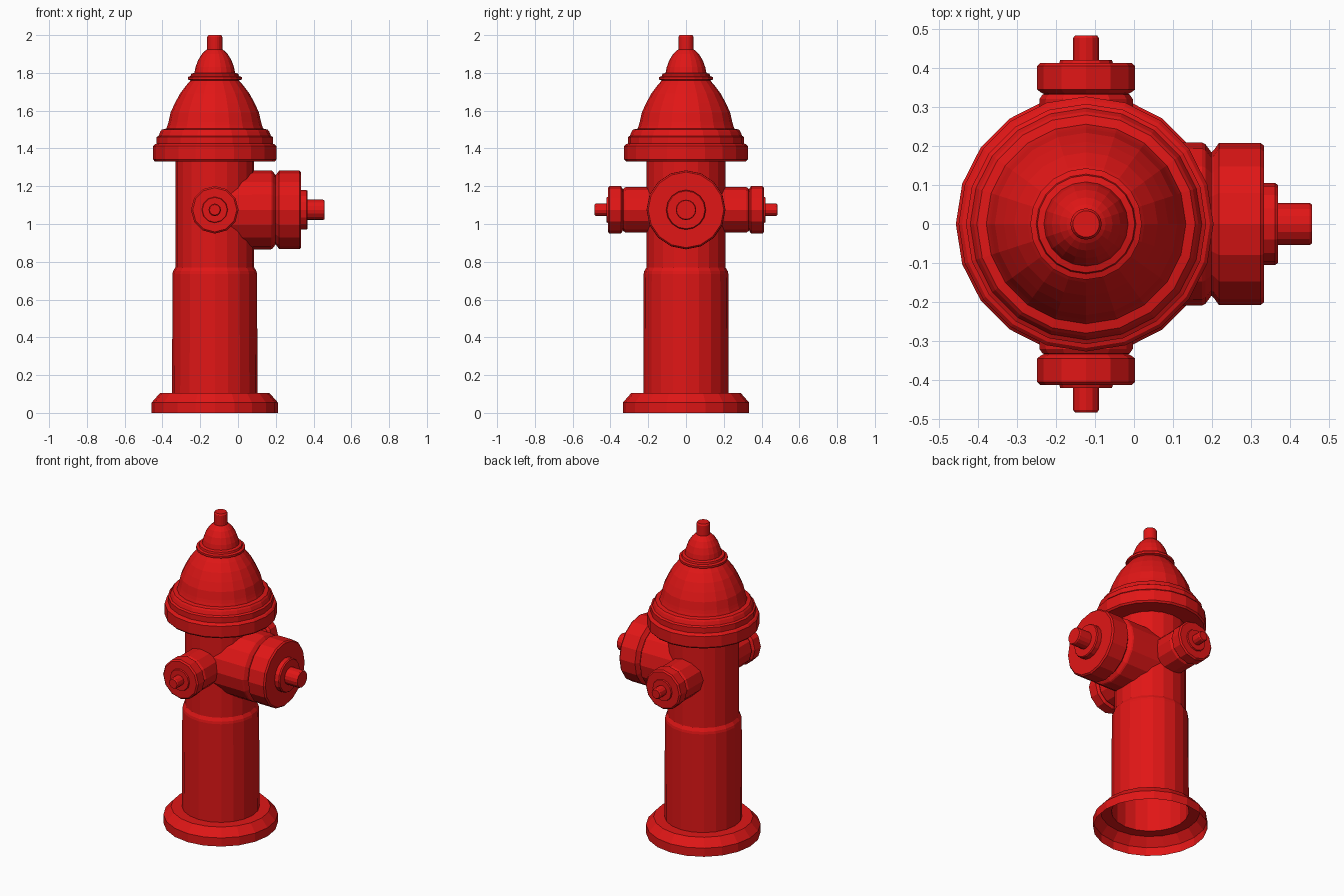
import bpy, bmesh, math
from mathutils import Matrix, Vector

CX, NZ = -0.123, 1.075      # barrel axis x, nozzle height

red = bpy.data.materials.new("red_paint")
red.diffuse_color = (0.75, 0.008, 0.008, 1)


def lathe(name, profile, sides, matrix):
    """Revolve (radius, height) points about local z; the last ring is capped."""
    bm = bmesh.new()
    rings = []
    for r, h in profile:
        rings.append([bm.verts.new((r * math.cos(2 * math.pi * i / sides),
                                    r * math.sin(2 * math.pi * i / sides), h))
                      for i in range(sides)])
    for a, b in zip(rings, rings[1:]):
        for i in range(sides):
            j = (i + 1) % sides
            bm.faces.new((a[i], a[j], b[j], b[i]))
    bm.faces.new(rings[-1])
    bm.transform(matrix)
    me = bpy.data.meshes.new(name)
    bm.to_mesh(me)
    bm.free()
    me.materials.append(red)
    ob = bpy.data.objects.new(name, me)
    bpy.context.collection.objects.link(ob)
    return ob


upright = Matrix.Translation((CX, 0, 0))

# Barrel with flared foot, open underneath
lathe("barrel", [(0.334, 0), (0.334, 0.055), (0.29, 0.105), (0.226, 0.105),
                 (0.224, 0.735), (0.221, 0.75), (0.209, 0.77), (0.209, 1.335)],
      20, upright)

# Bonnet: stepped flange, dome, collar and small upper dome
lathe("bonnet", [(0.208, 1.336), (0.318, 1.332), (0.327, 1.342), (0.327, 1.412),
                 (0.318, 1.422), (0.308, 1.425), (0.308, 1.46), (0.297, 1.467),
                 (0.288, 1.49), (0.28, 1.5), (0.256, 1.505), (0.25, 1.522),
                 (0.245, 1.54), (0.234, 1.59), (0.211, 1.64), (0.184, 1.69),
                 (0.15, 1.735), (0.128, 1.76), (0.143, 1.765), (0.143, 1.778),
                 (0.128, 1.783), (0.125, 1.795), (0.108, 1.8), (0.102, 1.83),
                 (0.088, 1.868), (0.068, 1.9), (0.05, 1.918), (0.04, 1.925)],
      20, upright)

# Operating nut on top
lathe("top_nut", [(0.04, 1.92), (0.04, 1.99), (0.034, 2.0)], 20, upright)

# Large front outlet, pointing +x
along_x = Matrix.Translation((CX, 0, NZ)) @ Matrix.Rotation(math.pi / 2, 4, 'Y')


def shift(profile):
    return [(r, h - CX) for r, h in profile]


lathe("large_outlet_pipe", shift([(0.208, CX), (0.209, 0.175), (0.205, 0.183),
                                  (0.185, 0.198), (0.18, 0.21)]), 16, along_x)
lathe("large_outlet_cap", shift([(0.18, 0.195), (0.19, 0.205), (0.208, 0.218),
                                 (0.208, 0.325), (0.2, 0.334)]), 16, along_x)
lathe("large_outlet_disc", shift([(0.105, 0.33), (0.105, 0.362), (0.1, 0.369)]),
      16, along_x)
lathe("large_outlet_nut", shift([(0.054, 0.365), (0.054, 0.45), (0.05, 0.457)]),
      16, along_x)

# Small side outlets, pointing -y and +y
for side, label in ((-1, "front"), (1, "back")):
    m = Matrix.Translation((CX, 0, NZ)) @ Matrix.Rotation(-side * math.pi / 2, 4, 'X')
    lathe(label + "_outlet_pipe", [(0.12, 0.1), (0.12, 0.32), (0.112, 0.332),
                                   (0.1, 0.336)], 12, m)
    lathe(label + "_outlet_cap", [(0.1, 0.33), (0.115, 0.337), (0.126, 0.345),
                                  (0.126, 0.405), (0.117, 0.413)], 12, m)
    lathe(label + "_outlet_disc", [(0.07, 0.41), (0.066, 0.421)], 12, m)
    lathe(label + "_outlet_nut", [(0.033, 0.415), (0.033, 0.477), (0.028, 0.484)],
          12, m)
